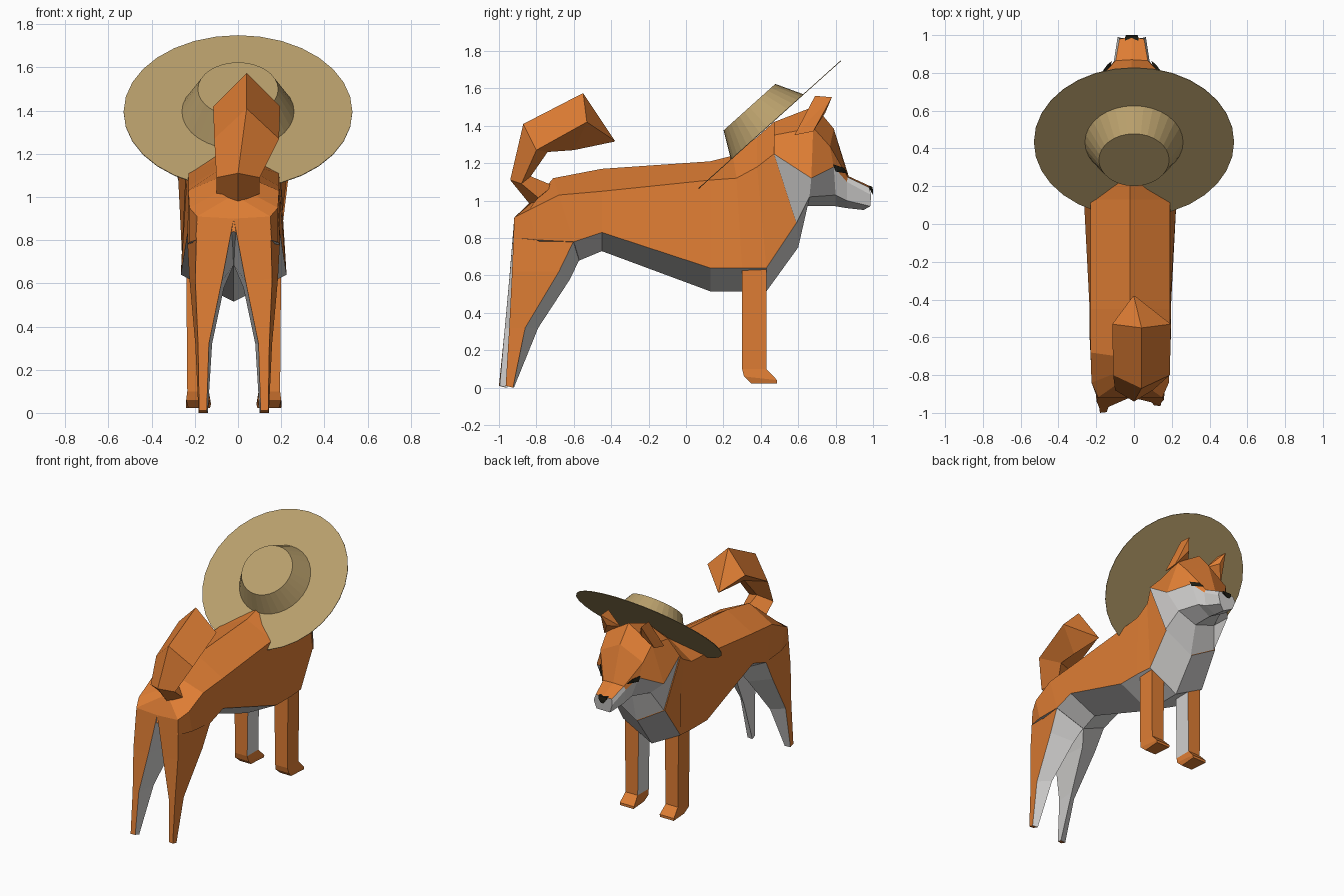
import bpy, bmesh, math
from mathutils import Matrix, Vector

if "Cube" in bpy.data.objects:
    bpy.data.objects.remove(bpy.data.objects["Cube"])

CX = -0.02  # body mirror plane


def material(name, rgb):
    m = bpy.data.materials.new(name)
    m.diffuse_color = (*rgb, 1)
    m.use_nodes = True
    m.node_tree.nodes["Principled BSDF"].inputs["Base Color"].default_value = m.diffuse_color
    return m


ORANGE, PALE, BLACK, STRAW = range(4)
MATS = [material("orange fur", (0.73, 0.205, 0.034)),
        material("pale fur", (0.64, 0.63, 0.62)),
        material("black", (0.012, 0.011, 0.006)),
        material("straw", (0.485, 0.35, 0.15))]


def finish(name, bm):
    bmesh.ops.recalc_face_normals(bm, faces=bm.faces)
    me = bpy.data.meshes.new(name)
    bm.to_mesh(me)
    bm.free()
    for m in MATS:
        me.materials.append(m)
    ob = bpy.data.objects.new(name, me)
    bpy.context.collection.objects.link(ob)
    return ob


def loft(name, rings, rule):
    """Skin closed rings; rule(segment, row) picks the colour."""
    bm = bmesh.new()
    vs = [[bm.verts.new(p) for p in r] for r in rings]
    n = len(rings[0])
    for i in range(len(vs) - 1):
        for j in range(n):
            k = (j + 1) % n
            f = bm.faces.new((vs[i][j], vs[i][k], vs[i + 1][k], vs[i + 1][j]))
            f.material_index = rule(i, j)
    for i, r in ((-1, vs[0]), (len(vs), vs[-1])):
        bm.faces.new(r).material_index = rule(i, 0)
    return finish(name, bm)


def mirror_ring(half, cx=CX):
    pts = [(cx + x, y, z) for x, y, z in half]
    return pts + [(cx - x, y, z) for x, y, z in half[-2:0:-1]]


def hull(name, pts, mat):
    bm = bmesh.new()
    for p in pts:
        bm.verts.new(p)
    out = bmesh.ops.convex_hull(bm, input=bm.verts)
    bmesh.ops.delete(bm, geom=list({g for g in out["geom_interior"]
                                    if isinstance(g, bmesh.types.BMVert)}), context='VERTS')
    bmesh.ops.dissolve_limit(bm, angle_limit=0.01, verts=bm.verts, edges=bm.edges)
    for f in bm.faces:
        f.material_index = mat
    return finish(name, bm)


# Torso: ridge, flank, belly edge, keel
torso = [
    [(0, -.80, 1.01), (.17, -.918, .91), (.175, -.92, .80), (0, -.91, .84)],
    [(0, -.76, 1.06), (.205, -.84, .95), (.205, -.80, .79), (0, -.77, .78)],
    [(0, -.71, 1.12), (.21, -.68, 1.03), (.215, -.60, .78), (0, -.57, .68)],
    [(0, -.45, 1.17), (.21, -.45, 1.05), (.215, -.45, .83), (0, -.45, .73)],
    [(0, .13, 1.21), (.21, .13, 1.11), (.245, .13, .64), (0, .13, .515)],
    [(0, .25, 1.24), (.215, .27, 1.12), (.245, .30, .64), (0, .30, .515)],
    [(0, .38, 1.34), (.22, .38, 1.18), (.235, .43, .64), (0, .43, .515)],
    [(0, .47, 1.42), (.265, .47, 1.25), (.22, .59, .88), (0, .60, .75)],
]
loft("torso", [mirror_ring(r) for r in torso],
     lambda i, j: PALE if 0 <= i < 8 and min(j, 5 - j) == 2 else ORANGE)

# Head: crown, temple, cheek line, jaw, throat
head = [
    [(0, .47, 1.42), (.17, .47, 1.35), (.265, .47, 1.25), (.22, .59, .88), (0, .60, .75)],
    [(0, .69, 1.505), (.185, .68, 1.39), (.275, .67, 1.12), (.16, .66, 1.02), (0, .65, .97)],
    [(0, .79, 1.385), (.175, .77, 1.29), (.155, .79, 1.18), (.10, .80, 1.03), (0, .80, .97)],
    [(0, .87, 1.13), (.085, .865, 1.125), (.095, .86, 1.10), (.085, .86, 1.0), (0, .86, .96)],
    [(0, .99, 1.075), (.065, .98, 1.07), (.075, .99, 1.03), (.055, .985, .97), (0, .95, .95)],
]
loft("head", [mirror_ring(r, -.012) for r in head],
     lambda i, j: PALE if i == 5 or min(j, 7 - j) >= (1 if i == 3 else 2) else ORANGE)

# Nose
hull("nose", [(-.012 + s * x, y, z) for s in (-1, 1) for x, y, z in
              ((.036, .972, 1.079), (.034, .995, 1.076), (.03, 1.0, 1.055), (.01, 1.0, 1.03))], BLACK)

for s, side in ((-1, "left"), (1, "right")):
    # Eye plate and ear
    hull(side + "_eye", [(-.012 + s * x, y, z) for x, y, z in
                         ((.166, .785, 1.195), (.161, .80, 1.155), (.105, .863, 1.145),
                          (.128, .845, 1.175), (.12, .80, 1.17))], BLACK)
    hull(side + "_ear", [(-.012 + s * x, y, z) for x, y, z in
                         ((.215, .58, 1.35), (.08, .67, 1.45), (.205, .68, 1.37),
                          (.165, .69, 1.56), (.165, .78, 1.553), (.14, .745, 1.47))], ORANGE)

    # Hind leg: back outer, front outer, front inner, back inner
    kick = 0.036 if s < 0 else 0.0
    hind = [
        [(.17, -.918, .91), (.214, -.60, .785), (.0, -.57, .685), (.0, -.918, .90)],
        [(.178, -.93, .62), (.205, -.68, .62), (.045, -.62, .58), (.055, -.93, .61)],
        [(.165, -.945, .32), (.178, -.86, .32), (.10, -.79, .32), (.115, -.945, .32)],
        [(.16, -.964, .01), (.163, -.925, .0), (.12, -.92, .0), (.125, -.96, .01)],
    ]
    loft(side + "_hind_leg",
         [[(CX + s * x, y - kick * (.91 - z) / .9 * (z < .65), z) for x, y, z in r] for r in hind],
         lambda i, j: PALE if j in (1, 2) else ORANGE)

    # Front leg with a short paw
    fore = [
        [(.22, .30, .72), (.22, .43, .72), (.105, .43, .72), (.105, .30, .72)],
        [(.215, .30, .10), (.215, .43, .10), (.115, .43, .10), (.115, .30, .10)],
        [(.22, .31, .06), (.222, .487, .04), (.105, .487, .04), (.11, .31, .06)],
        [(.21, .35, .022), (.22, .487, .022), (.11, .487, .022), (.12, .35, .022)],
    ]
    loft(side + "_front_leg", [[(CX + s * x, y, z) for x, y, z in r] for r in fore],
         lambda i, j: PALE if i == 0 and j == 2 else ORANGE)

# Tail: (centre x, half width, outer, side, inner), curling forward
tail = [
    (0, .10, (-.83, .975), (-.79, 1.015), (-.71, 1.08)),
    (0, .10, (-.94, 1.11), (-.88, 1.09), (-.83, 1.13)),
    (.04, .15, (-.87, 1.41), (-.80, 1.27), (-.74, 1.26)),
    (.04, .155, (-.55, 1.575), (-.53, 1.42), (-.60, 1.27)),
    (0, .004, (-.385, 1.325), (-.38, 1.32), (-.385, 1.315)),
]
loft("tail", [[(c, *o), (c + w, *m), (c, *n), (c - w, *m)] for c, w, o, m, n in tail],
     lambda i, j: ORANGE)


# Straw hat, tilted back
def disc_part(name, r1, r2, depth, offset, segs):
    axis = Vector((0, -.668, .744))
    bm = bmesh.new()
    bmesh.ops.create_cone(bm, cap_ends=True, segments=segs, radius1=r1, radius2=r2, depth=depth)
    rot = axis.rotation_difference(Vector((0, 0, 1))).inverted().to_matrix().to_4x4()
    place = Matrix.Translation(Vector((0, .434, 1.394)) + axis * offset) @ rot
    bmesh.ops.transform(bm, matrix=place, verts=bm.verts)
    for f in bm.faces:
        f.material_index = STRAW
    return finish(name, bm)


disc_part("hat_brim", .53, .53, .004, 0, 32)
disc_part("hat_crown", .26, .186, .14, .072, 32)
